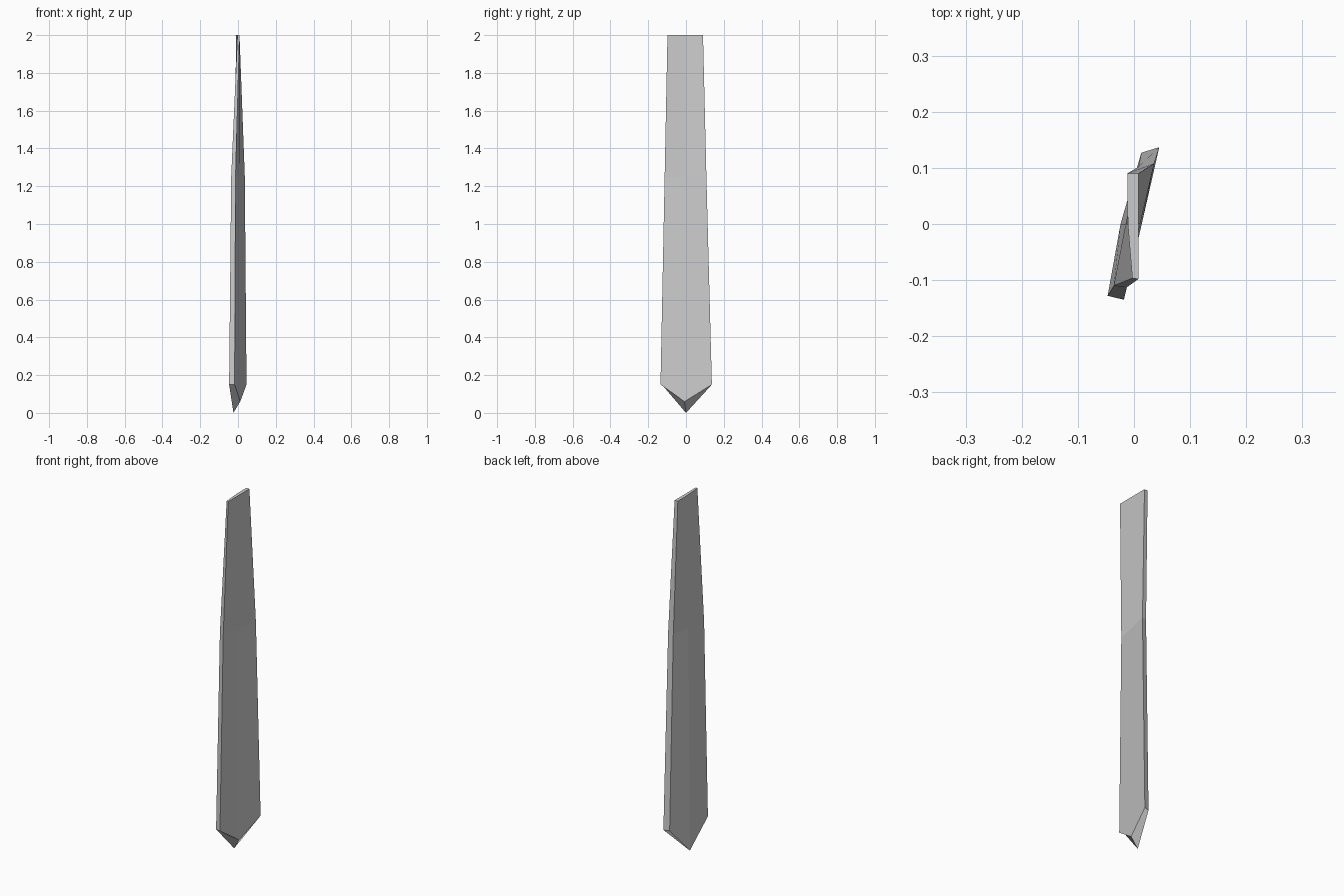
import bpy

if "Cube" in bpy.data.objects:
    bpy.data.objects.remove(bpy.data.objects["Cube"])

# Six-point cross-sections: +x face (back, middle, front), -x face (front, middle, back)
sections = [
    # pointed lower end
    [(0.045, 0.137, 0.15), (0.012, -0.008, 0.06), (-0.018, -0.135, 0.15),
     (-0.047, -0.128, 0.15), (-0.024, 0.0, 0.0), (0.013, 0.127, 0.15)],
    # middle, where the twist changes
    [(0.036, 0.108, 1.25), (0.011, 0.0, 1.25), (-0.013, -0.113, 1.25),
     (-0.036, -0.110, 1.25), (-0.015, 0.0, 1.25), (0.008, 0.102, 1.25)],
    # flat upper end
    [(0.008, 0.090, 2.0), (0.008, 0.0, 2.0), (0.008, -0.098, 2.0),
     (-0.003, -0.097, 2.0), (-0.011, 0.0, 2.0), (-0.012, 0.090, 2.0)],
]
n = 6
verts = [p for ring in sections for p in ring]

# Twisted sides
faces = []
for r in range(len(sections) - 1):
    for i in range(n):
        j = (i + 1) % n
        a, b = r * n, (r + 1) * n
        faces.append((a + j, a + i, b + i, b + j))

# Lower bevel faces and upper cap
faces += [(0, 1, 4, 5), (1, 2, 3, 4)]
top = 2 * n
faces.append(tuple(top + i for i in reversed(range(n))))

mesh = bpy.data.meshes.new("plank_blade")
mesh.from_pydata(verts, [], faces)
mesh.validate()
obj = bpy.data.objects.new("plank_blade", mesh)
bpy.context.collection.objects.link(obj)

# Consistent outward faces
bpy.context.view_layer.objects.active = obj
obj.select_set(True)
bpy.ops.object.mode_set(mode='EDIT')
bpy.ops.mesh.select_all(action='SELECT')
bpy.ops.mesh.normals_make_consistent(inside=False)
bpy.ops.object.mode_set(mode='OBJECT')
